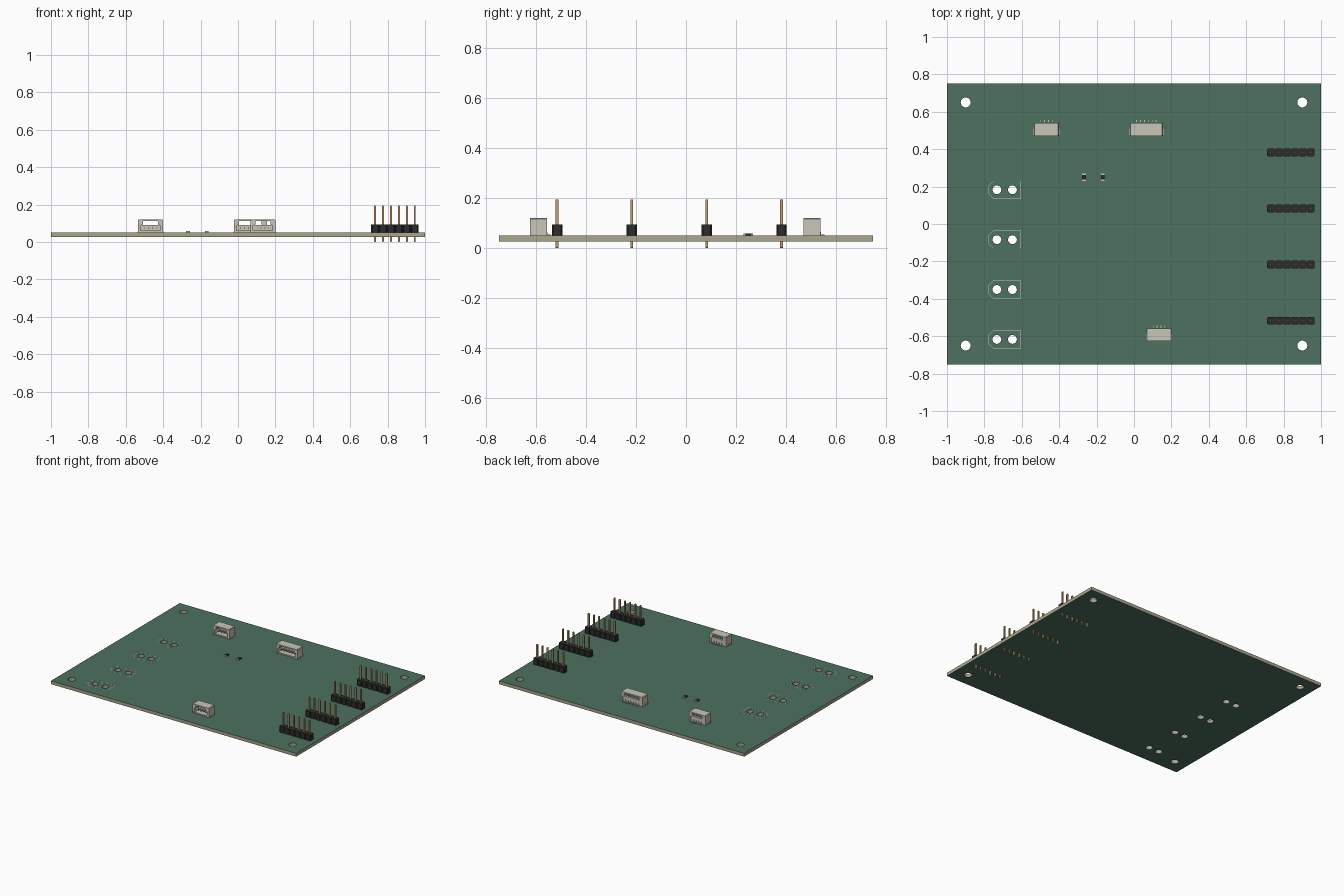
import bpy, bmesh, math
from mathutils import Vector

if "Cube" in bpy.data.objects:
    bpy.data.objects.remove(bpy.data.objects["Cube"])


def material(name, rgb):
    m = bpy.data.materials.new(name)
    m.diffuse_color = (*rgb, 1)
    m.use_nodes = True
    m.node_tree.nodes["Principled BSDF"].inputs["Base Color"].default_value = m.diffuse_color
    return m


GREEN = material("solder_mask", (0.075, 0.165, 0.117))
CORE = material("board_core", (0.40, 0.38, 0.27))
CREAM = material("cream_plastic", (0.58, 0.57, 0.47))
BLACK = material("black_plastic", (0.025, 0.025, 0.025))
GOLD = material("gold_metal", (0.50, 0.34, 0.15))
TIN = material("tin_metal", (0.55, 0.55, 0.52))
SILK = material("silkscreen", (0.75, 0.78, 0.75))

Z0, Z1 = 0.026, 0.05          # board bottom and top
PITCH = 0.0424
HEADER_X = [0.733 + i * PITCH for i in range(6)]
HEADER_Y = [0.383 - i * 0.3 for i in range(4)]
POWER_Y = [0.183 - i * 0.2667 for i in range(4)]
POWER_X = (-0.733, -0.65)


def finish(name, bm, mat):
    bmesh.ops.recalc_face_normals(bm, faces=bm.faces)
    me = bpy.data.meshes.new(name)
    bm.to_mesh(me)
    bm.free()
    me.materials.append(mat)
    ob = bpy.data.objects.new(name, me)
    bpy.context.collection.objects.link(ob)
    return ob


def prism(bm, pts, lo, hi, axis="z"):
    """Extrude a 2D profile: (x, y) along z, (x, z) along y, or (y, z) along x."""
    def place(p, t):
        return {"z": (p[0], p[1], t), "y": (p[0], t, p[1]), "x": (t, p[0], p[1])}[axis]
    f = bm.faces.new([bm.verts.new(place(p, lo)) for p in pts])
    out = bmesh.ops.extrude_face_region(bm, geom=[f])["geom"]
    step = Vector(place((0, 0), hi - lo))
    bmesh.ops.translate(bm, vec=step, verts=[v for v in out if isinstance(v, bmesh.types.BMVert)])


def box(bm, x0, x1, y0, y1, z0, z1):
    prism(bm, [(x0, y0), (x1, y0), (x1, y1), (x0, y1)], z0, z1)


# Circuit board: filled outline with drilled holes
def circle(cx, cy, r, n):
    return [(cx + r * math.cos(2 * math.pi * i / n), cy + r * math.sin(2 * math.pi * i / n)) for i in range(n)]


loops = [[(-1, -0.75), (1, -0.75), (1, 0.75), (-1, 0.75)]]
loops += [circle(sx * 0.9, sy * 0.65, 0.0265, 32) for sx in (-1, 1) for sy in (-1, 1)]
loops += [circle(x, y, 0.0235, 32) for x in POWER_X for y in POWER_Y]
loops += [circle(x, y, 0.0083, 16) for x in HEADER_X for y in HEADER_Y]
cu = bpy.data.curves.new("board_outline", "CURVE")
cu.dimensions = "2D"
cu.fill_mode = "BOTH"
cu.extrude = (Z1 - Z0) / 2
for pts in loops:
    sp = cu.splines.new("POLY")
    sp.points.add(len(pts) - 1)
    for p, c in zip(sp.points, pts):
        p.co = (*c, 0, 1)
    sp.use_cyclic_u = True
tmp = bpy.data.objects.new("board_outline", cu)
bpy.context.collection.objects.link(tmp)
dg = bpy.context.evaluated_depsgraph_get()
me = bpy.data.meshes.new_from_object(tmp.evaluated_get(dg))
bpy.data.objects.remove(tmp)
bm = bmesh.new()
bm.from_mesh(me)
bmesh.ops.remove_doubles(bm, verts=bm.verts, dist=1e-5)
bmesh.ops.translate(bm, vec=(0, 0, (Z0 + Z1) / 2), verts=bm.verts)
board = finish("circuit_board", bm, GREEN)
board.data.materials.append(CORE)
for f in board.data.polygons:
    f.material_index = 0 if abs(f.normal.z) > 0.5 else 1
board.select_set(True)
bpy.context.view_layer.objects.active = board
bpy.ops.object.shade_smooth_by_angle(angle=math.radians(30))


# Pin headers: notched plastic strip with six tapered pins
def pin_header(k, y):
    h, c = 0.0208, 0.006
    side = []
    for x in HEADER_X:
        a, b = x - PITCH / 2, x + PITCH / 2
        side += [(a, h - c), (a + c, h), (b - c, h)]
    side.append((HEADER_X[-1] + PITCH / 2, h - c))
    pts = [(x, y + d) for x, d in side] + [(x, y - d) for x, d in reversed(side)]
    bm = bmesh.new()
    prism(bm, pts, Z1, Z1 + 0.043)
    finish(f"header_body_{k}", bm, BLACK)

    bm = bmesh.new()
    w, t = 0.0053, 0.0028
    for x in HEADER_X:
        prism(bm, [(x - t, 0), (x + t, 0), (x + w, 0.004), (x + w, 0.19), (x + t, 0.194),
                   (x - t, 0.194), (x - w, 0.19), (x - w, 0.004)], y - w, y + w, "y")
    finish(f"header_pins_{k}", bm, GOLD)


for k, y in enumerate(HEADER_Y, 1):
    pin_header(k, y)


# Cable sockets: open housing facing the front, contacts and solder tails behind
def socket(k, cx, y0, n):
    w = 0.067 + (n - 4) * 0.0104
    i, y1, top = w - 0.027, y0 + 0.068, 0.12
    bm = bmesh.new()
    shell = [(-w, Z1), (-i - 0.012, Z1), (-i - 0.012, 0.088), (-i, 0.094), (-i, 0.111),
             (i, 0.111), (i, 0.094), (i + 0.012, 0.088), (i + 0.012, Z1), (w, Z1),
             (w, top - 0.004), (w - 0.004, top), (-w + 0.004, top), (-w, top - 0.004)]
    prism(bm, [(cx + a, b) for a, b in shell], y0, y1, "y")
    # floor and low rear wall
    prism(bm, [(y0 + 0.004, Z1 + 0.001), (y1 - 0.004, Z1 + 0.001), (y1 - 0.004, 0.09),
               (y1 - 0.02, 0.09), (y1 - 0.02, 0.06), (y0 + 0.004, 0.06)],
          cx - i - 0.012, cx + i + 0.012, "x")
    finish(f"socket_housing_{k}", bm, CREAM)

    bm = bmesh.new()
    for j in range(n):
        x = cx + (j - (n - 1) / 2) * 0.0208
        box(bm, x - 0.002, x + 0.002, y0 + 0.015, y1 - 0.018, 0.072, 0.078)
        prism(bm, [(y1 - 0.006, Z1), (y1 + 0.016, Z1), (y1 + 0.016, Z1 + 0.004),
                   (y1 + 0.003, Z1 + 0.004), (y1 + 0.001, 0.066), (y1 - 0.006, 0.066)],
              x - 0.002, x + 0.002, "x")
    for s in (-1, 1):
        xs = sorted((cx + s * (w - 0.006), cx + s * (w + 0.003)))
        box(bm, *xs, y0 + 0.006, y0 + 0.04, Z1, Z1 + 0.006)
    finish(f"socket_contacts_{k}", bm, TIN)


socket(1, -0.468, 0.471, 4)
socket(2, 0.066, 0.471, 6)
socket(3, 0.1335, -0.626, 4)

# Chip resistors with metal end caps
for k, x in enumerate((-0.267, -0.167), 1):
    bm = bmesh.new()
    box(bm, x - 0.0104, x + 0.0104, 0.238, 0.262, Z1 + 0.0005, Z1 + 0.0085)
    finish(f"resistor_body_{k}", bm, BLACK)
    bm = bmesh.new()
    for y in (0.2345, 0.2655):
        box(bm, x - 0.0104, x + 0.0104, y - 0.0035, y + 0.0035, Z1, Z1 + 0.008)
    finish(f"resistor_caps_{k}", bm, TIN)

# Printed outlines around the power connector holes
for k, y in enumerate(POWER_Y, 1):
    pts = [Vector(p) for p in ((-0.605, y - 0.047), (-0.605, y + 0.047), (-0.752, y + 0.047),
                               (-0.78, y + 0.019), (-0.78, y - 0.019), (-0.752, y - 0.047))]
    bm = bmesh.new()
    for a, b in zip(pts, pts[1:] + pts[:1]):
        d = (b - a).normalized() * 0.001
        s = Vector((-d.y, d.x))
        prism(bm, [a - d - s, b + d - s, b + d + s, a - d + s], Z1, Z1 + 0.0004)
    finish(f"power_outline_{k}", bm, SILK)
